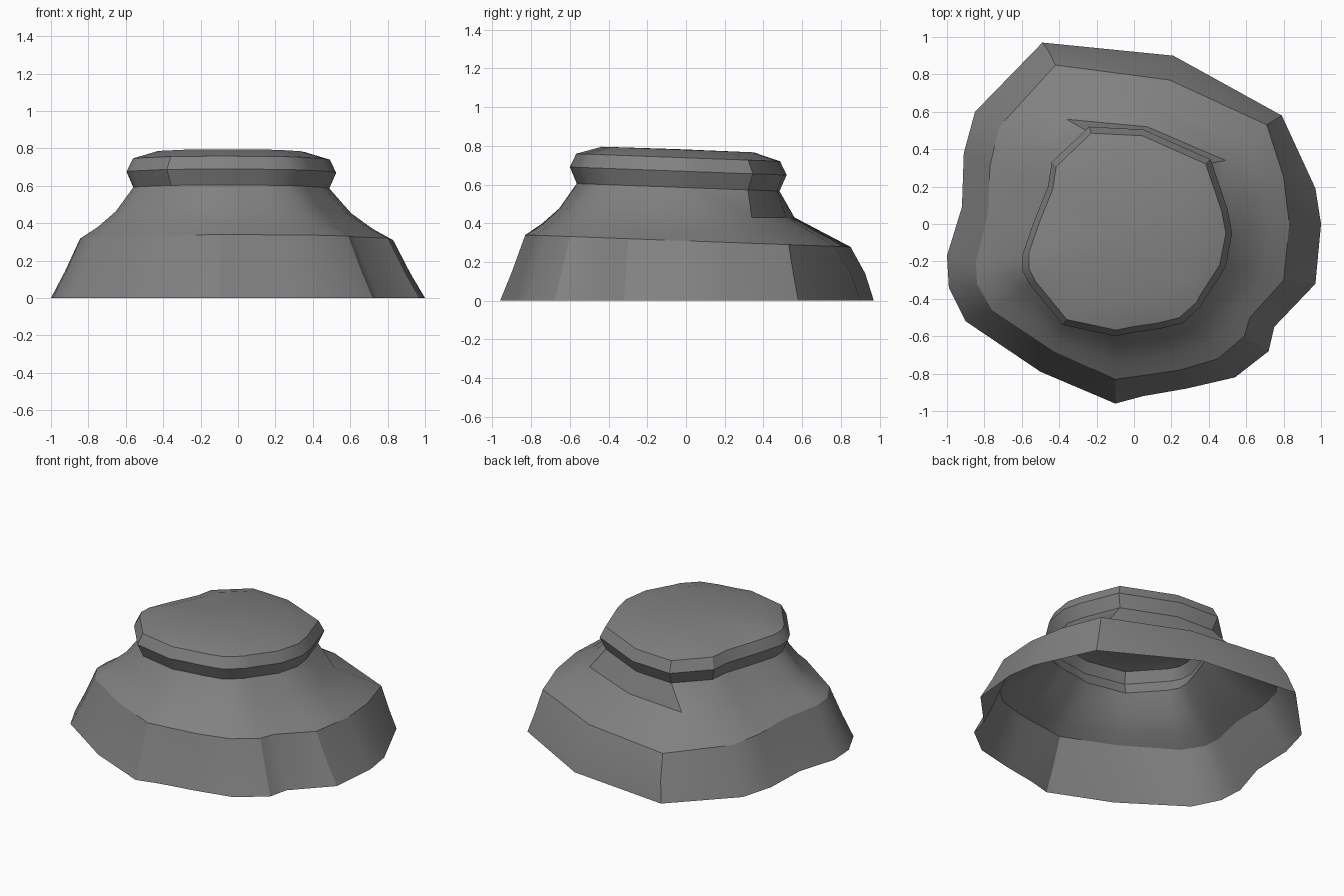
import bpy, bmesh
from mathutils import Vector

if "Cube" in bpy.data.objects:
    bpy.data.objects.remove(bpy.data.objects["Cube"])

stone = bpy.data.materials.new("grey stone")
stone.diffuse_color = (0.22, 0.22, 0.22, 1)
stone.use_nodes = True
stone.node_tree.nodes["Principled BSDF"].inputs["Base Color"].default_value = stone.diffuse_color

# Irregular outlines, clockwise from the back left corner
foot = [(-.49, .97), (.21, .90), (.79, .58), (.97, .19), (1, 0), (.97, -.32), (.75, -.55),
        (.72, -.68), (.54, -.82), (.28, -.88), (.05, -.92), (-.10, -.96), (-.50, -.79),
        (-.90, -.52), (-.99, -.34), (-1, -.17), (-.92, .09), (-.91, .38), (-.85, .60)]
shoulder = [(-.42, .85), (.19, .77), (.71, .53), (.80, .25), (.83, 0), (.80, -.30), (.62, -.50),
            (.59, -.60), (.45, -.72), (.25, -.78), (.05, -.81), (-.10, -.83), (-.43, -.68),
            (-.76, -.46), (-.84, -.32), (-.845, -.20), (-.78, .06), (-.77, .31), (-.72, .52)]
flange = [(-.24, .52), (.05, .505), (.41, .345), (.50, .08), (.525, -.05), (.49, -.23), (.38, -.40),
          (.36, -.44), (.26, -.53), (.14, -.56), (0, -.58), (-.10, -.60), (-.38, -.54),
          (-.56, -.32), (-.595, -.25), (-.595, -.16), (-.54, 0), (-.46, .20), (-.44, .33)]
ledge = [(-.36, .56), (.07, .52), (.49, .34)]
N = len(foot)
CENTRE = Vector((-.04, -.05, 0))


def ring(points, z, slope=.037):
    """Ring that slopes down gently toward the back."""
    return [Vector((x, y, z - slope * y)) for x, y in points]


def scaled(points, s):
    return [(CENTRE.x + (x - CENTRE.x) * s, CENTRE.y + (y - CENTRE.y) * s) for x, y in points]


def blend(a, b, f, dz=0.0):
    return [p.lerp(q, f) + Vector((0, 0, dz)) for p, q in zip(a, b)]


base = ring(foot, 0, 0)
rim = ring(shoulder, .309)
wall = blend(base, rim, .47, -.01)
neck = ring(scaled(flange, .935), .584)
lower = blend(rim, neck, .32, -.028)
upper = blend(rim, neck, .66, -.038)

# Back ledge: a steep short neck with a broad sloping shelf below, rounded wall
for i, (x, y) in enumerate(ledge):
    upper[i] = Vector((x, y, .43))
    lower[i] = rim[i].lerp(upper[i], .5)
for i in (0, 1):
    wall[i] += Vector((0, .012, .02))

rings = [base, wall, rim, lower, upper, neck,
         ring(flange, .668), ring(scaled(flange, .94), .738), ring(scaled(flange, .70), .779)]

# Skin the rings, leaving the underside open
bm = bmesh.new()
rows = [[bm.verts.new(p) for p in r] for r in rings]
for a, b in zip(rows, rows[1:]):
    for i in range(N):
        j = (i + 1) % N
        bm.faces.new((a[i], a[j], b[j], b[i]))
top = bm.verts.new(CENTRE + Vector((0, 0, .783)))
for i in range(N):
    bm.faces.new((rows[-1][i], rows[-1][(i + 1) % N], top))
bmesh.ops.recalc_face_normals(bm, faces=bm.faces)
if max(bm.faces, key=lambda f: f.calc_center_median().z).normal.z < 0:
    bmesh.ops.reverse_faces(bm, faces=bm.faces)

mesh = bpy.data.meshes.new("rock_pedestal")
bm.to_mesh(mesh)
bm.free()
rock = bpy.data.objects.new("rock_pedestal", mesh)
bpy.context.collection.objects.link(rock)
mesh.materials.append(stone)
bpy.context.view_layer.objects.active = rock
rock.select_set(True)
bpy.ops.object.shade_smooth_by_angle(angle=.5)
